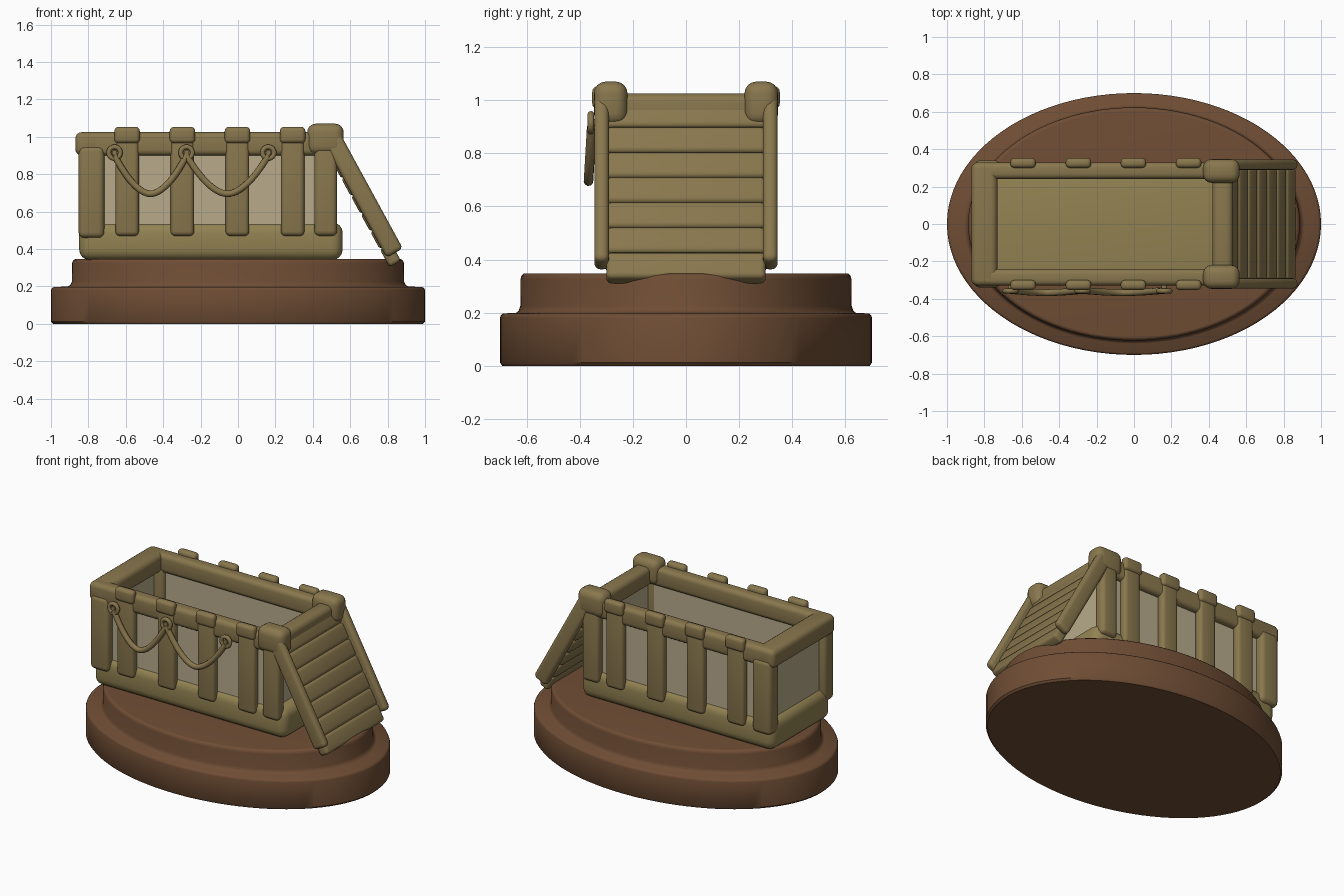
import bpy, bmesh, math
from mathutils import Vector

if "Cube" in bpy.data.objects:
    bpy.data.objects.remove(bpy.data.objects["Cube"])


def material(name, rgb):
    m = bpy.data.materials.new(name)
    m.diffuse_color = (*rgb, 1)
    m.use_nodes = True
    m.node_tree.nodes["Principled BSDF"].inputs["Base Color"].default_value = m.diffuse_color
    return m


BROWN = material("dark_wood", (0.16, 0.075, 0.035))
OLIVE = material("olive_wood", (0.25, 0.185, 0.075))
PAN = material("pan_wood", (0.29, 0.225, 0.085))
PANEL = material("panel", (0.48, 0.41, 0.26))


def smooth(ob):
    bpy.ops.object.select_all(action='DESELECT')
    ob.select_set(True)
    bpy.context.view_layer.objects.active = ob
    bpy.ops.object.shade_smooth_by_angle(angle=math.radians(40))


def finish(name, bm, mat):
    me = bpy.data.meshes.new(name)
    bm.to_mesh(me)
    bm.free()
    me.materials.append(mat)
    ob = bpy.data.objects.new(name, me)
    bpy.context.collection.objects.link(ob)
    smooth(ob)
    return ob


def block(name, x, y, z, bevel, mat=OLIVE, tilt=0):
    """Rounded box from (min, max) ranges, tilted about its centre's y axis."""
    bm = bmesh.new()
    bmesh.ops.create_cube(bm, size=1)
    bmesh.ops.scale(bm, vec=[abs(r[1] - r[0]) for r in (x, y, z)], verts=bm.verts)
    if bevel:
        bmesh.ops.bevel(bm, geom=bm.edges[:], offset=bevel, segments=4,
                        profile=0.5, affect='EDGES')
    ob = finish(name, bm, mat)
    ob.location = [(r[0] + r[1]) / 2 for r in (x, y, z)]
    ob.rotation_euler.y = tilt
    return ob


# Stepped oval base, lofted from ellipses inset from the outer rim
profile = [(0.012, 0), (0, 0.012), (0, 0.18), (0.004, 0.19), (0.015, 0.197),
           (0.09, 0.2), (0.103, 0.207), (0.112, 0.225), (0.113, 0.325),
           (0.118, 0.338), (0.13, 0.347), (0.14, 0.348)]
bm = bmesh.new()
N = 96
rings = []
for inset, z in profile:
    rings.append([bm.verts.new(((1 - inset) * math.cos(2 * math.pi * i / N),
                                (0.7 - inset * 0.68) * math.sin(2 * math.pi * i / N), z))
                  for i in range(N)])
for a, b in zip(rings, rings[1:]):
    for i in range(N):
        j = (i + 1) % N
        bm.faces.new((a[i], a[j], b[j], b[i]))
bm.faces.new(rings[0][::-1])
bm.faces.new(rings[-1])
finish("oval_base", bm, BROWN)

# Bottom tray of the pen
block("tray", (-0.85, 0.56), (-0.315, 0.315), (0.34, 0.545), 0.06, PAN)

# End walls and end rails
block("left_panel", (-0.81, -0.78), (-0.28, 0.28), (0.5, 0.93), 0, PANEL)
block("right_panel", (0.46, 0.485), (-0.28, 0.28), (0.5, 0.93), 0, PANEL)
block("left_rail", (-0.87, -0.73), (-0.33, 0.33), (0.9, 1.025), 0.035)
block("right_rail", (0.42, 0.53), (-0.3, 0.3), (0.9, 1.025), 0.035)

# Parts repeated on the front and back sides
TILT = -math.atan(0.545)
for side, s in (("front", -1), ("back", 1)):
    def span(a, b):
        return tuple(sorted((s * a, s * b)))
    block(side + "_panel", (-0.8, 0.48), span(0.265, 0.29), (0.5, 0.93), 0, PANEL)
    block(side + "_rail", (-0.86, 0.53), span(0.24, 0.33), (0.9, 1.025), 0.03)
    block(side + "_left_post", (-0.852, -0.715), span(0.235, 0.34), (0.46, 0.95), 0.03)
    block(side + "_right_post", (0.408, 0.53), span(0.26, 0.34), (0.47, 0.95), 0.028)
    for i, x in enumerate((-0.593, -0.297, -0.003, 0.292)):
        block(f"{side}_post_{i}", (x - 0.063, x + 0.063), span(0.28, 0.34), (0.47, 1.0), 0.025)
        block(f"{side}_cap_{i}", (x - 0.068, x + 0.068), span(0.3, 0.353), (0.966, 1.053), 0.022)
    block(side + "_knob", (0.37, 0.565), span(0.22, 0.347), (0.905, 1.07), 0.045)
    # Sloping ramp rail
    block(side + "_ramp_rail", (0.618, 0.718), span(0.29, 0.345), (0.335, 1.045), 0.024,
          tilt=TILT)

# Ramp slats
for i in range(7):
    z = 0.935 - i * 0.0945
    x = 0.661 - (z - 0.65) * 0.545
    block(f"ramp_slat_{i}", (x - 0.035, x + 0.035), (-0.3, 0.3), (z - 0.055, z + 0.055),
          0.02, tilt=TILT)

# Rope hung from three rings on the front
hooks = (-0.66, -0.275, 0.162)
for i, x in enumerate(hooks):
    bpy.ops.mesh.primitive_torus_add(major_segments=24, minor_segments=10,
                                     major_radius=0.031, minor_radius=0.013,
                                     location=(x, -0.358, 0.915),
                                     rotation=(math.pi / 2, 0, 0))
    ring = bpy.context.object
    ring.name = f"rope_ring_{i}"
    ring.data.materials.append(OLIVE)
    smooth(ring)
    bpy.ops.mesh.primitive_cylinder_add(vertices=16, radius=0.014, depth=0.06,
                                        location=(x, -0.335, 0.915),
                                        rotation=(math.pi / 2, 0, 0))
    peg = bpy.context.object
    peg.name = f"rope_peg_{i}"
    peg.data.materials.append(OLIVE)
    smooth(peg)

for i, (x0, x1) in enumerate(zip(hooks, hooks[1:])):
    cu = bpy.data.curves.new(f"rope_{i}", 'CURVE')
    cu.dimensions = '3D'
    cu.bevel_depth = 0.018
    cu.bevel_resolution = 3
    cu.use_fill_caps = True
    sp = cu.splines.new('POLY')
    steps = 24
    sp.points.add(steps)
    for k in range(steps + 1):
        t = k / steps
        sag = 1 - abs(2 * t - 1) ** 1.8
        sp.points[k].co = (x0 + (x1 - x0) * t, -0.355 - 0.012 * sag,
                           0.9 - 0.205 * sag, 1)
    sp.use_smooth = True
    cu.materials.append(OLIVE)
    bpy.context.collection.objects.link(bpy.data.objects.new(f"rope_{i}", cu))
